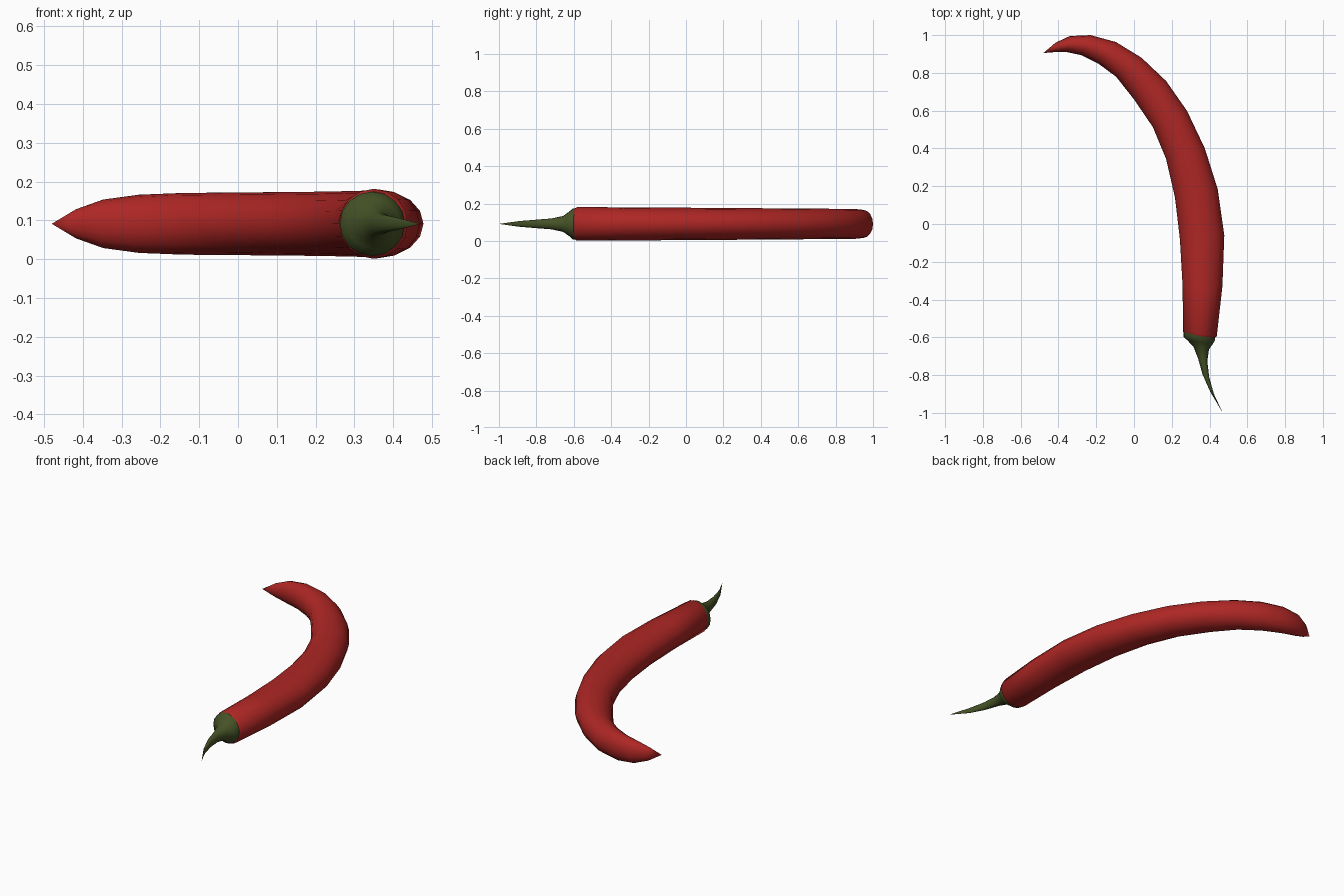
import bpy, bmesh, math
from mathutils import Vector

if "Cube" in bpy.data.objects:
    bpy.data.objects.remove(bpy.data.objects["Cube"])

SIDES = 16
MID_Z = 0.091


def loft(name, outer, inner, heights, color):
    """Elliptical rings spanning outer/inner outline points, closing in a pointed tip."""
    bm = bmesh.new()
    rings = []
    for o, i, h in zip(outer, inner, heights):
        a, b = Vector((*o, MID_Z)), Vector((*i, MID_Z))
        c, side = (a + b) / 2, (a - b) / 2
        up = Vector((0, 0, h / 2))
        rings.append([bm.verts.new(c + side * math.cos(t) + up * math.sin(t))
                      for t in (2 * math.pi * k / SIDES for k in range(SIDES))])
    tip = bm.verts.new((*outer[-1], MID_Z))
    bm.faces.new(rings[0])
    last = rings[-2]
    for r, s in zip(rings[:-2], rings[1:-1]):
        for k in range(SIDES):
            n = (k + 1) % SIDES
            bm.faces.new((r[k], r[n], s[n], s[k]))
    for k in range(SIDES):
        bm.faces.new((last[k], last[(k + 1) % SIDES], tip))
    bmesh.ops.delete(bm, geom=rings[-1], context='VERTS')
    bmesh.ops.recalc_face_normals(bm, faces=bm.faces[:])
    mesh = bpy.data.meshes.new(name)
    bm.to_mesh(mesh)
    bm.free()
    ob = bpy.data.objects.new(name, mesh)
    bpy.context.collection.objects.link(ob)
    mat = bpy.data.materials.new(name + "_color")
    mat.diffuse_color = color
    mat.use_nodes = True
    mat.node_tree.nodes["Principled BSDF"].inputs["Base Color"].default_value = mat.diffuse_color
    mesh.materials.append(mat)
    bpy.context.view_layer.objects.active = ob
    ob.select_set(True)
    bpy.ops.object.shade_smooth_by_angle(angle=math.radians(50))
    ob.select_set(False)
    return ob


# Curved red pod, from the stem end to the tip
pod_outer = [(.425, -.605), (.438, -.595), (.468, -.33), (.478, -.06), (.443, .185),
             (.375, .4), (.28, .6), (.17, .757), (.04, .88), (-.095, .963),
             (-.23, 1.0), (-.34, .995), (-.415, .96), (-.48, .905)]
pod_inner = [(.27, -.58), (.26, -.57), (.257, -.32), (.243, -.08), (.217, .14),
             (.17, .344), (.1, .513), (0, .66), (-.095, .78), (-.19, .85),
             (-.28, .894), (-.355, .91), (-.42, .91), (-.48, .905)]
pod_heights = [.168, .18, .177, .174, .171, .168, .165, .163, .161, .159, .15, .125, .075, 0]
loft("pod", pod_outer, pod_inner, pod_heights, (.42, .02, .018, 1))

# Green calyx flowing into the bent stem
stem_outer = [(.43, -.595), (.43, -.613), (.416, -.637), (.397, -.664), (.388, -.725),
              (.398, -.81), (.423, -.9), (.47, -1.0)]
stem_inner = [(.262, -.57), (.262, -.597), (.283, -.616), (.315, -.65), (.34, -.714),
              (.362, -.794), (.403, -.887), (.47, -1.0)]
stem_heights = [.168, .165, .128, .085, .058, .045, .03, 0]
loft("stem", stem_outer, stem_inner, stem_heights, (.06, .085, .02, 1))
